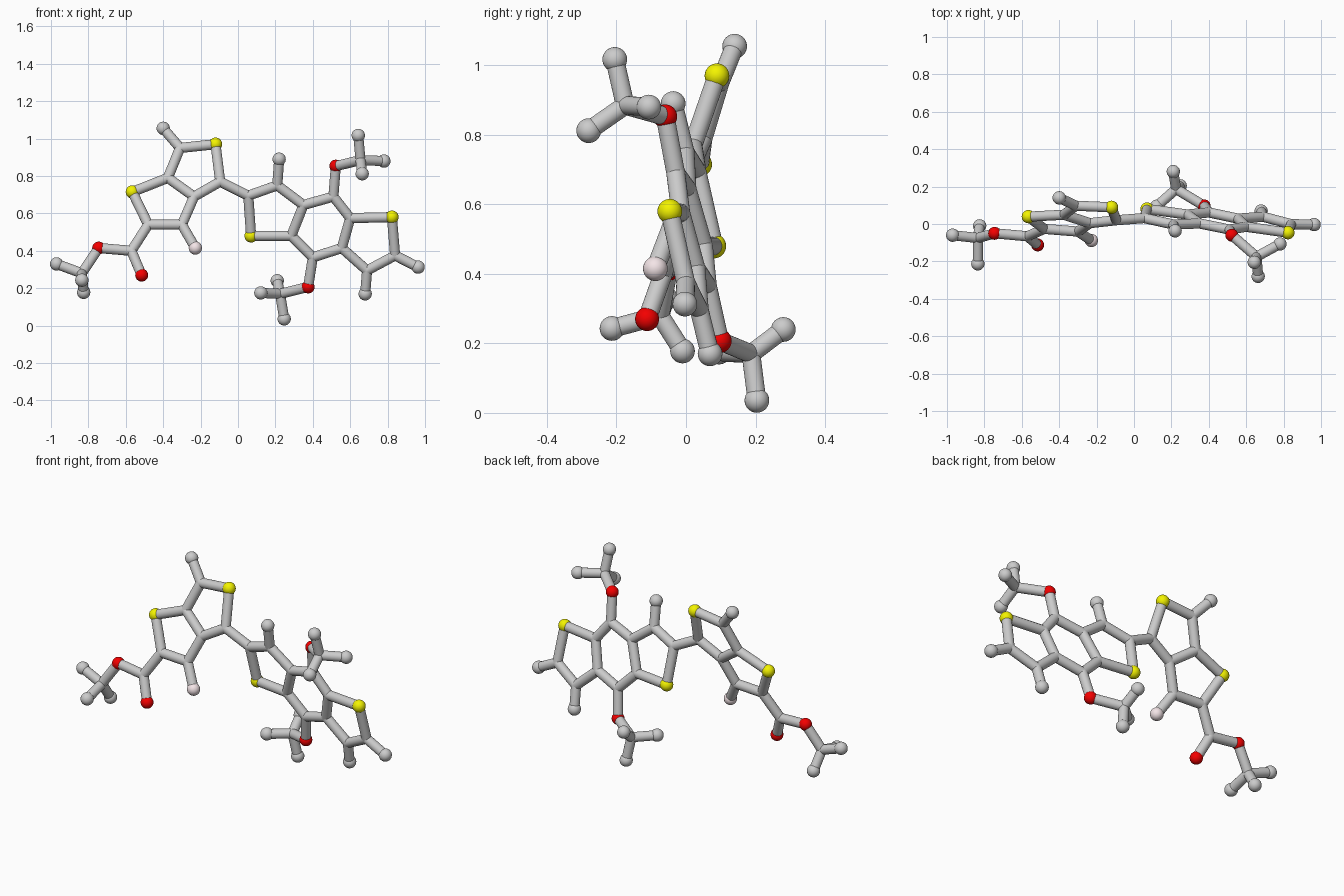
import bpy, bmesh
from mathutils import Vector, Matrix

if "Cube" in bpy.data.objects:
    bpy.data.objects.remove(bpy.data.objects["Cube"])

ROD, BALL = 0.027, 0.0355

# Flat ring systems: (x, z) points, y comes from the tilted plane of each system
left = {'l_tip': (-.40, 1.055), 'l1': (-.31, .95), 'S1': (-.12, .97), 'l2': (-.095, .77),
        'l3': (-.235, .69), 'l4': (-.375, .79), 'S2': (-.565, .715), 'l5': (-.48, .54),
        'l6': (-.30, .54), 'F1': (-.228, .415), 'l7': (-.57, .40)}
right = {'r1': (.055, .695), 'S3': (.07, .48), 'r2': (.21, .75), 'r2_tip': (.22, .89),
         'r3': (.35, .645), 'r4': (.285, .48), 'r5': (.51, .69), 'r6': (.60, .575),
         'S4': (.823, .58), 'r7': (.84, .375), 'r7_tip': (.963, .313), 'r8': (.69, .295),
         'r8_tip': (.68, .17), 'r9': (.555, .415), 'r10': (.40, .365)}
P = {k: Vector((x, .14 - .08 * (x + .4) + .335 * (z - 1.055), z)) for k, (x, z) in left.items()}
P.update({k: Vector((x, .08 - .137 * (x - .07) - .235 * (z - .48), z)) for k, (x, z) in right.items()})

# Side groups that leave the ring planes
side = {'O1': (-.515, -.112, .27), 'O2': (-.745, -.05, .415), 'm': (-.835, -.075, .28),
        'm1_tip': (-.97, -.06, .33), 'm2_tip': (-.835, -.213, .243), 'm3_tip': (-.825, -.01, .178),
        'O3': (.523, -.06, .853), 'n': (.655, -.175, .885),
        'n1_tip': (.643, -.205, 1.017), 'n2_tip': (.78, -.107, .88), 'n3_tip': (.664, -.28, .812),
        'O4': (.375, .097, .207), 'p': (.225, .187, .17),
        'p1_tip': (.21, .28, .24), 'p2_tip': (.122, .095, .175), 'p3_tip': (.247, .204, .036)}
P.update({k: Vector(v) for k, v in side.items()})

# Chains of bonded atoms
chains = ['l_tip l1 S1 l2 l3 l4 l1', 'l4 S2 l5 l6 l3', 'l6 F1', 'l5 l7 O1', 'l7 O2 m m1_tip',
          'm2_tip m m3_tip', 'l2 r1 S3 r4 r3 r2 r1', 'r2 r2_tip', 'r3 r5 r6 r9 r10 r4',
          'r6 S4 r7 r8 r9', 'r7 r7_tip', 'r8 r8_tip', 'r5 O3 n n1_tip', 'n2_tip n n3_tip',
          'r10 O4 p p1_tip', 'p2_tip p p3_tip']


def finish(name, bm, color=None):
    me = bpy.data.meshes.new(name)
    for f in bm.faces:
        f.smooth = len(f.verts) <= 4
    bm.to_mesh(me)
    bm.free()
    ob = bpy.data.objects.new(name, me)
    bpy.context.collection.objects.link(ob)
    if color:
        mat = bpy.data.materials.new(name + '_color')
        mat.diffuse_color = (*color, 1)
        mat.use_nodes = True
        mat.node_tree.nodes["Principled BSDF"].inputs["Base Color"].default_value = mat.diffuse_color
        me.materials.append(mat)


def balls(name, keys, radius, color=None):
    bm = bmesh.new()
    for k in keys:
        bmesh.ops.create_uvsphere(bm, u_segments=28, v_segments=16, radius=radius,
                                  matrix=Matrix.Translation(P[k]))
    finish(name, bm, color)


# Bond rods
bm = bmesh.new()
for chain in chains:
    ks = chain.split()
    for a, b in zip(ks, ks[1:]):
        d = P[b] - P[a]
        m = Matrix.Translation((P[a] + P[b]) / 2) @ d.to_track_quat('Z', 'Y').to_matrix().to_4x4()
        bmesh.ops.create_cone(bm, cap_ends=True, segments=24, radius1=ROD, radius2=ROD,
                              depth=d.length, matrix=m)
finish('bond_rods', bm)

# Atom balls, grouped by kind
balls('rod_joints', [k for k in P if k[0].islower() and 'tip' not in k], ROD)
balls('end_balls', [k for k in P if 'tip' in k], BALL)
balls('yellow_balls', [k for k in P if k[0] == 'S'], BALL, (.9, .9, .0))
balls('red_balls', [k for k in P if k[0] == 'O'], BALL - .001, (.9, .0, .0))
balls('pink_ball', ['F1'], BALL, (.9, .78, .8))
